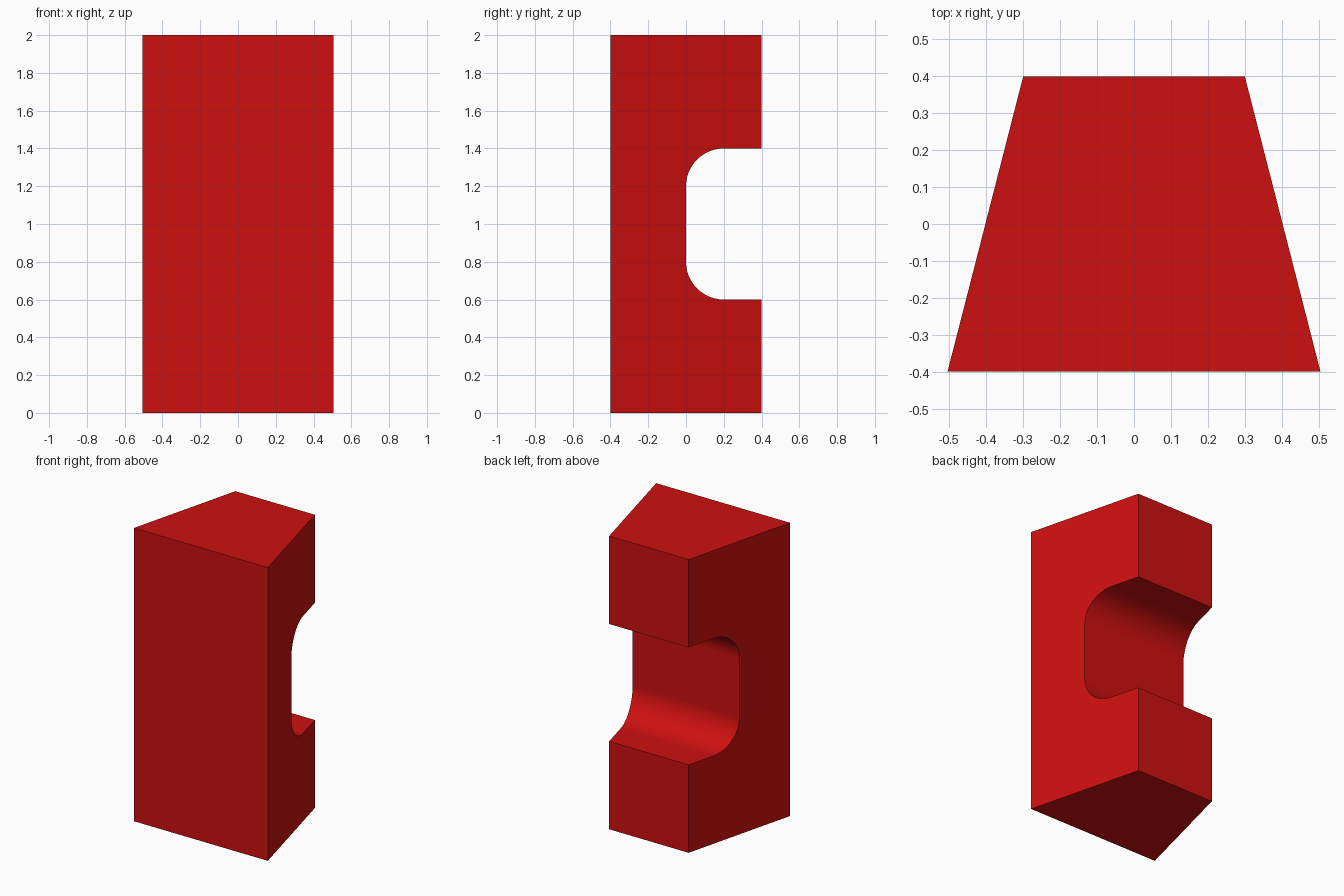
import bpy
import bmesh
import math

cube = bpy.data.objects.get("Cube")
if cube:
    bpy.data.objects.remove(cube, do_unlink=True)

FRONT_Y, BACK_Y = -0.4, 0.4
FRONT_HALF, BACK_HALF = 0.505, 0.3
HEIGHT = 2.0
NOTCH_Y, NOTCH_LOW, NOTCH_HIGH, RADIUS = 0.0, 0.6, 1.4, 0.2
STEPS = 12


def half_width(y):
    """Half the block's width at depth y, tapering towards the back."""
    t = (y - FRONT_Y) / (BACK_Y - FRONT_Y)
    return FRONT_HALF + (BACK_HALF - FRONT_HALF) * t


def arc(cy, cz, start, end):
    """Quarter-round points in the y-z plane."""
    angles = [math.radians(start + (end - start) * i / STEPS) for i in range(STEPS + 1)]
    return [(cy + RADIUS * math.cos(a), cz + RADIUS * math.sin(a)) for a in angles]


# Red paint
red = bpy.data.materials.new("red")
red.use_nodes = True
color = (0.62, 0.005, 0.005, 1.0)
red.diffuse_color = color
red.node_tree.nodes["Principled BSDF"].inputs["Base Color"].default_value = color

# Side profile with a rounded notch in the back
profile = [(FRONT_Y, 0), (BACK_Y, 0), (BACK_Y, NOTCH_LOW)]
profile += arc(NOTCH_Y + RADIUS, NOTCH_LOW + RADIUS, 270, 180)
profile += arc(NOTCH_Y + RADIUS, NOTCH_HIGH - RADIUS, 180, 90)
profile += [(BACK_Y, NOTCH_HIGH), (BACK_Y, HEIGHT), (FRONT_Y, HEIGHT)]

# Tapered block spanning the profile from side to side
bm = bmesh.new()
left = [bm.verts.new((half_width(y), y, z)) for y, z in profile]
right = [bm.verts.new((-half_width(y), y, z)) for y, z in profile]
bm.faces.new(left)
bm.faces.new(right[::-1])
for i in range(len(profile)):
    j = (i + 1) % len(profile)
    bm.faces.new((left[i], right[i], right[j], left[j]))
bmesh.ops.recalc_face_normals(bm, faces=bm.faces[:])

mesh = bpy.data.meshes.new("notched_block")
bm.to_mesh(mesh)
bm.free()
mesh.materials.append(red)
block = bpy.data.objects.new("notched_block", mesh)
bpy.context.collection.objects.link(block)

# Smooth notch corners, crisp outer edges
bpy.ops.object.select_all(action="DESELECT")
block.select_set(True)
bpy.context.view_layer.objects.active = block
bpy.ops.object.shade_smooth_by_angle(angle=math.radians(30))
weighted = block.modifiers.new("weighted_normals", "WEIGHTED_NORMAL")
weighted.keep_sharp = True
